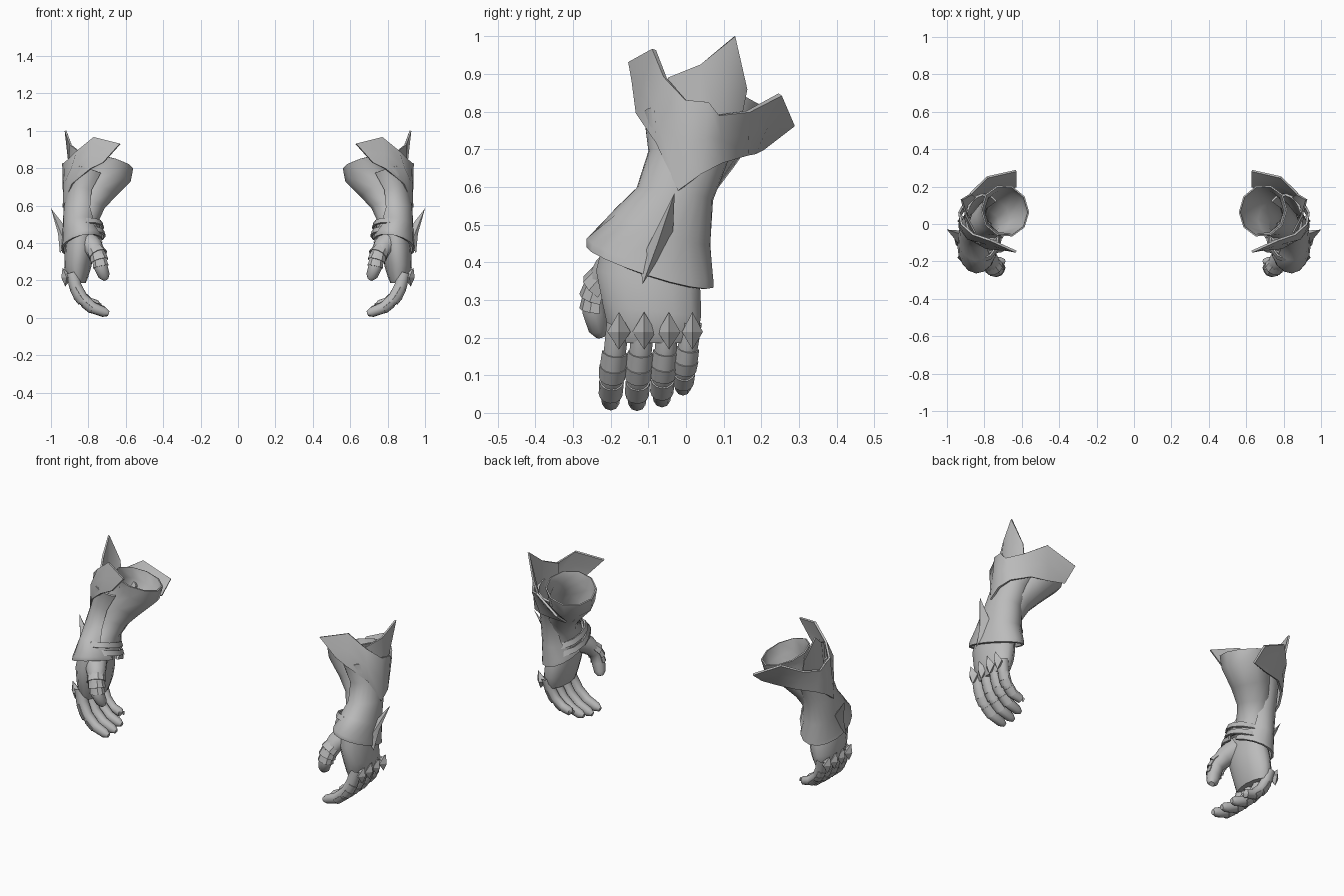
import bpy, bmesh, math
from mathutils import Vector

if "Cube" in bpy.data.objects:
    bpy.data.objects.remove(bpy.data.objects["Cube"])

steel = bpy.data.materials.new("grey_steel")
steel.diffuse_color = (0.5, 0.5, 0.5, 1)
steel.use_nodes = True
steel.node_tree.nodes["Principled BSDF"].inputs["Base Color"].default_value = steel.diffuse_color


def finish(name, verts, faces, thick=0.0, angle=35):
    """Make a mesh for one glove, thicken it, mirror it to the other hand."""
    me = bpy.data.meshes.new(name)
    me.from_pydata([tuple(v) for v in verts], [], faces)
    bm = bmesh.new()
    bm.from_mesh(me)
    bmesh.ops.recalc_face_normals(bm, faces=bm.faces)
    bm.to_mesh(me)
    bm.free()
    me.materials.append(steel)
    ob = bpy.data.objects.new(name, me)
    bpy.context.collection.objects.link(ob)
    if thick:
        s = ob.modifiers.new("thickness", "SOLIDIFY")
        s.thickness, s.offset = thick, 0
    m = ob.modifiers.new("other_hand", "MIRROR")
    m.use_mirror_merge = False
    bpy.ops.object.select_all(action="DESELECT")
    ob.select_set(True)
    bpy.context.view_layer.objects.active = ob
    bpy.ops.object.convert(target="MESH")
    bpy.ops.object.shade_smooth_by_angle(angle=math.radians(angle))
    return ob


def ring(c, d, ru, rv, n=12, mid=0, half=180):
    """Ellipse or arc around c, facing d; angle 0 points outward (+x)."""
    d = Vector(d).normalized()
    u = Vector((1, 0, 0))
    u = (u - d * u.dot(d)).normalized()
    v = d.cross(u)
    closed = half >= 180
    pts = []
    for i in range(n):
        t = i / n if closed else i / (n - 1)
        a = math.radians(mid - half + 2 * half * t)
        pts.append(Vector(c) + u * ru * math.cos(a) + v * rv * math.sin(a))
    return pts


def loft(name, rings, closed=True, caps=False, thick=0.0, angle=35):
    n = len(rings[0])
    verts = [p for r in rings for p in r]
    faces = []
    for j in range(len(rings) - 1):
        for i in range(n if closed else n - 1):
            k = (i + 1) % n
            faces.append((j * n + i, j * n + k, (j + 1) * n + k, (j + 1) * n + i))
    if caps:
        faces.append(tuple((len(rings) - 1) * n + i for i in range(n)))
    return finish(name, verts, faces, thick, angle)


def tangents(path):
    pts = [Vector(p[:3]) for p in path]
    last = len(pts) - 1
    return [(pts[min(i + 1, last)] - pts[max(i - 1, 0)]).normalized()
            for i in range(last + 1)]


def digit(name, path):
    """Tapered finger along points (x, y, z, radius), closed at the tip."""
    loft(name, [ring(p[:3], t, p[3] * 1.08, p[3], 10)
                for p, t in zip(path, tangents(path))], caps=True, angle=45)


def lame(name, a, b, ra, rb, mid=0, half=85):
    """Curved plate over a finger segment from a to b."""
    a, b = Vector(a), Vector(b)
    loft(name, [ring(a, b - a, ra * 1.08, ra, 7, mid, half),
                ring(b, b - a, rb * 1.08, rb, 7, mid, half)],
         closed=False, thick=0.004)


# Inner sleeve, open at the elbow end
loft("inner_sleeve", [
    ring((.69, .07, .832), (-.25, .2, .95), .13, .14, 10),
    ring((.69, .065, .77), (-.35, .2, .9), .12, .125, 10),
    ring((.75, .035, .69), (-.42, .2, .88), .10, .10, 10),
    ring((.798, .0, .61), (-.25, .2, .9), .085, .08, 10),
    ring((.822, -.04, .53), (-.1, .2, 1), .075, .083, 10),
    ring((.83, -.085, .43), (.2, .35, 1), .09, .135, 10)], thick=.008, angle=50)

# Forearm plate, open along the inside of the arm
loft("forearm_plate", [
    ring((.835, -.095, .388), (.25, .33, 1), .108, .172, 17, 0, 172),
    ring((.835, -.095, .410), (.25, .33, 1), .105, .172, 17, 0, 168),
    ring((.84, -.065, .49), (.15, .35, 1), .092, .132, 17, 0, 132),
    ring((.84, -.03, .58), (-.1, .15, 1), .087, .097, 17, 0, 122),
    ring((.828, .005, .68), (-.2, .15, 1), .082, .10, 17, 0, 122),
    ring((.80, .025, .785), (-.3, .1, 1), .100, .133, 17, 0, 132)],
    closed=False, thick=.012, angle=45)

# Two straps round the wrist
for i, (x, z, r) in enumerate([(.812, .485, .09), (.815, .44, .102)]):
    loft(f"wrist_strap_{i + 1}", [
        ring((x, -.075, z + .014), (.1, .3, 1), r - .006, .112),
        ring((x, -.08, z - .014), (.1, .3, 1), r + .002, .128)], thick=.01)

# Elbow cuff with a front and a rear wing: top edge, lower edge
cuff_top = [(.63, -.148, .93), (.77, -.085, .965), (.86, -.055, .89), (.922, 0, .83),
            (.934, .06, .825), (.922, .085, .79), (.87, .165, .80), (.785, .25, .845),
            (.63, .285, .765)]
cuff_low = [(.72, -.13, .83), (.79, -.128, .795), (.885, -.075, .715), (.932, -.02, .59),
            (.93, .04, .635), (.90, .095, .665), (.82, .16, .685), (.72, .18, .69),
            (.63, .20, .70)]
cuff_mid = [(Vector(a) + Vector(b)) / 2 for a, b in zip(cuff_top, cuff_low)]
cuff_mid[2] += Vector((.014, -.014, 0))
loft("elbow_cuff", [cuff_top, cuff_mid, cuff_low], closed=False, thick=.012, angle=45)

# Tall pointed plate inside the cuff
loft("elbow_spike", [
    [(.85, -.045, .89), (.895, .04, .925), (.922, .13, 1.0), (.87, .16, .86)],
    [(.86, -.045, .78), (.905, .03, .76), (.895, .085, .76), (.845, .14, .76)]],
    closed=False, thick=.010, angle=45)

# Fin on the outside of the wrist
finish("wrist_fin",
       [(1.0, -.03, .585), (.952, -.115, .342), (.925, -.122, .40),
        (.925, -.035, .47), (.962, -.075, .45), (.91, -.06, .47)],
       [(0, 2, 4), (2, 1, 4), (1, 3, 4), (3, 0, 4),
        (0, 5, 2), (2, 5, 1), (1, 5, 3), (3, 5, 0)], angle=20)

# Palm and back of the hand
loft("hand", [
    ring((.84, -.095, .45), (0, .3, 1), .072, .125, 14),
    ring((.848, -.10, .35), (0, .2, 1), .079, .145, 14),
    ring((.857, -.09, .27), (0, .1, 1), .072, .134, 14),
    ring((.862, -.086, .215), (0, 0, 1), .060, .122, 14),
    ring((.860, -.086, .185), (0, 0, 1), .045, .108, 14)], caps=True, angle=60)

# Fingers with joint plates: name, knuckle y, tip y, lift, size
curl = [(.885, .24, .032), (.870, .17, .031), (.834, .103, .030),
        (.778, .053, .028), (.715, .029, .024), (.692, .021, .012)]
for name, y0, y1, lift, s in [("index", -.18, -.20, .002, 1), ("middle", -.113, -.130, 0, 1),
                              ("ring", -.047, -.064, .012, .95), ("little", .015, -.008, .05, .8)]:
    path = []
    for i, (x, z, r) in enumerate(curl):
        t = i / (len(curl) - 1)
        path.append((.885 + (x - .885) * s, y0 + (y1 - y0) * min(1, t * 2),
                     z + lift * t, r * (s + 1) / 2))
    digit(name + "_finger", path)
    P = [Vector(p[:3]) for p in path]
    r = path[2][3]
    lame(name + "_upper_plate", P[1].lerp(P[2], .1), P[1].lerp(P[2], .7), r + .002, r + .003)
    lame(name + "_joint_plate", P[1].lerp(P[2], .65), P[2].lerp(P[3], .2), r + .005, r + .003)
    lame(name + "_lower_plate", P[2].lerp(P[3], .35), P[3].lerp(P[4], .1), r + .001, r)

    # Diamond knuckle guard
    k, w = y0 + .002, .031 * (s + 1) / 2
    finish(name + "_knuckle",
           [(.938, k, .268), (.916, k - w, .215), (.924, k, .168), (.916, k + w, .215),
            (.945, k, .215), (.88, k, .215)],
           [(0, 1, 4), (1, 2, 4), (2, 3, 4), (3, 0, 4),
            (0, 5, 1), (1, 5, 2), (2, 5, 3), (3, 5, 0)], angle=15)

# Thumb and its overlapping plates
thumb = [(.815, -.145, .415, .062), (.772, -.200, .375, .050), (.746, -.236, .33, .037),
         (.733, -.243, .27, .034), (.716, -.232, .225, .029), (.706, -.226, .205, .014)]
digit("thumb", thumb)
T = [Vector(p[:3]) for p in thumb]
for i, (a, b, r) in enumerate([(T[1].lerp(T[2], .3), T[1].lerp(T[2], .95), .044),
                               (T[1].lerp(T[2], .8), T[2].lerp(T[3], .45), .041),
                               (T[2].lerp(T[3], .35), T[2].lerp(T[3], .95), .036)]):
    lame(f"thumb_plate_{i + 1}", a, b, r - .002, r + .003, 90, 110)
